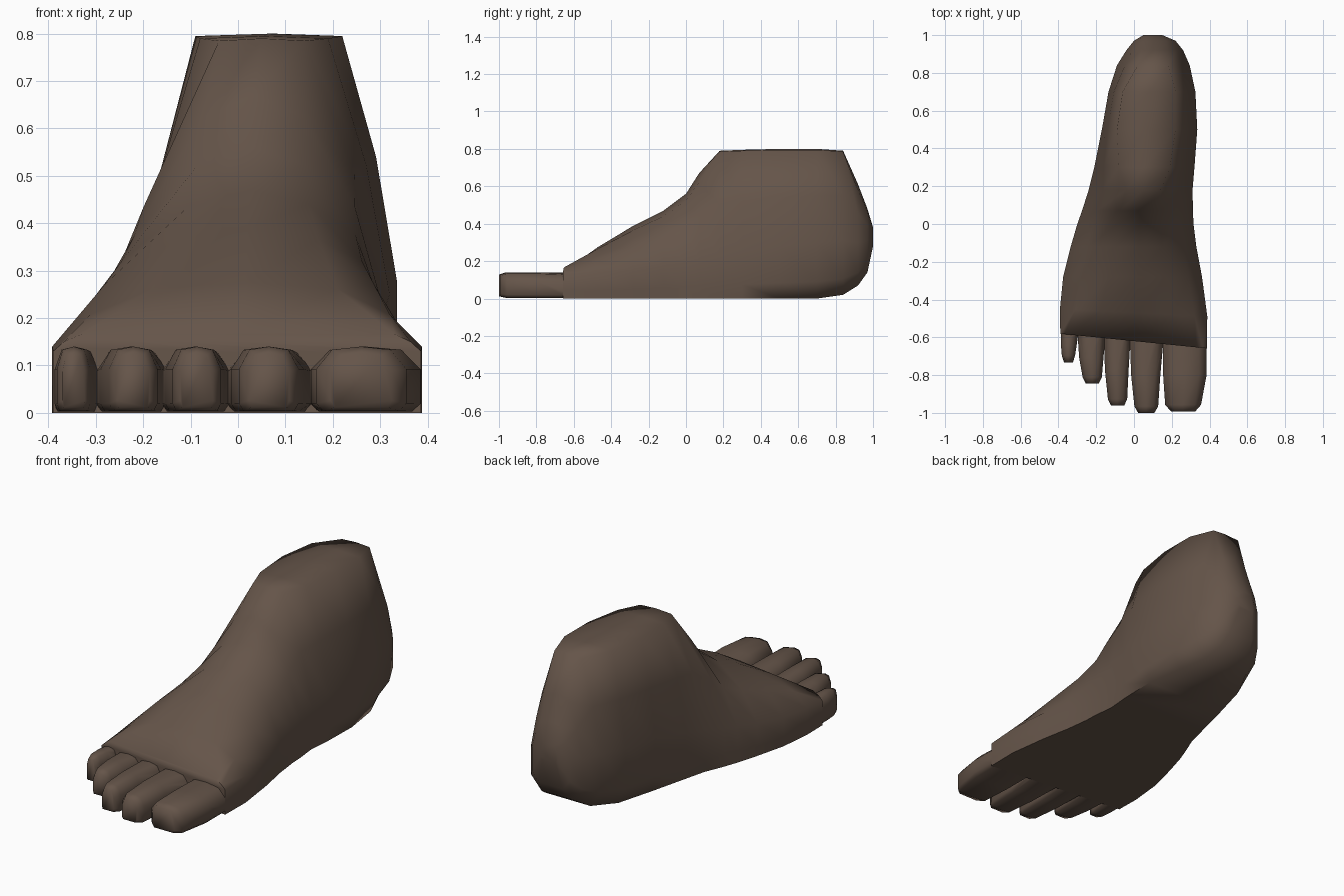
import bpy, bmesh, math

if "Cube" in bpy.data.objects:
    bpy.data.objects.remove(bpy.data.objects["Cube"])


def loft(name, rings):
    """Closed skin through rings of equal point count."""
    bm = bmesh.new()
    vs = [[bm.verts.new(p) for p in r] for r in rings]
    n = len(vs[0])
    for a, b in zip(vs, vs[1:]):
        for i in range(n):
            j = (i + 1) % n
            bm.faces.new((a[i], a[j], b[j], b[i]))
    bm.faces.new(vs[0])
    bm.faces.new(vs[-1])
    bmesh.ops.recalc_face_normals(bm, faces=bm.faces)
    me = bpy.data.meshes.new(name)
    bm.to_mesh(me)
    bm.free()
    ob = bpy.data.objects.new(name, me)
    bpy.context.collection.objects.link(ob)
    return ob


def lerp(a, b, t):
    return a + (b - a) * t


# Foot body stations: y, bottom z, bottom inset, left x, right x, side z, top left x, top right x, top z
stations = [
    (-.62, 0, 0, -.390, .386, .13, -.33, .33, .17),
    (-.47, 0, 0, -.392, .388, .14, -.18, .21, .275),
    (-.28, 0, 0, -.375, .36, .15, -.13, .17, .39),
    (-.12, 0, 0, -.335, .33, .17, -.10, .15, .47),
    (.00, 0, 0, -.300, .315, .19, -.085, .14, .56),
    (.07, 0, 0, -.275, .312, .20, -.075, .14, .67),
    (.18, 0, .01, -.240, .31, .22, -.04, .14, .79),
    (.30, 0, .01, -.210, .32, .25, -.08, .19, .795),
    (.50, 0, .02, -.170, .335, .28, -.09, .22, .80),
    (.70, 0, .04, -.135, .325, .30, -.06, .22, .80),
    (.84, .02, .06, -.09, .295, .31, .02, .18, .79),
    (.92, .07, .06, -.04, .26, .30, .04, .18, .61),
    (.97, .14, .04, 0, .22, .31, .05, .17, .48),
    (1.0, .28, .01, .05, .15, .33, .07, .13, .38),
]


def body_ring(y, zb, ins, xl, xr, zs, tl, tr, zt):
    low = lerp(zb, zs, .3)
    mid = lerp(zs, zt, .5)
    rim = zt - (.005 if zt > .78 else .1 * (zt - zs))
    pts = [(xl + ins, zb), (xl, low), (xl, zs), (lerp(xl, tl, .38), mid), (tl, rim),
           ((tl + tr) / 2, zt),
           (tr, rim), (lerp(xr, tr, .38), mid), (xr, zs), (xr, low), (xr - ins, zb)]
    slant = .1 if y < -.5 else .05 if y < -.3 else 0   # toe line runs diagonally
    return [(x, y - slant * x, z) for x, z in pts]


foot = loft("foot", [body_ring(*s) for s in stations])

# Toes: base left, base right, end left, end right, tip y
toes = [
    (.152, .384, .165, .355, -.992),
    (-.026, .166, .002, .128, -1.0),
    (-.164, -.012, -.138, -.036, -.962),
    (-.304, -.142, -.272, -.17, -.845),
    (-.388, -.283, -.382, -.312, -.732),
]
section = [(-.85, 0), (.85, 0), (1, .12), (1, .65), (.65, .95), (0, 1),
           (-.65, .95), (-1, .65), (-1, .12)]


def toe_ring(y, l, r, z0, z1):
    c, w = (l + r) / 2, (r - l) / 2
    return [(c + w * u, y, lerp(z0, z1, v)) for u, v in section]


for k, (bl, br, el, er, tip) in enumerate(toes):
    m = .08 * (er - el)
    mid_r = er + .03 if k == 0 else lerp(br, er, .7)
    inner = .16 * (er - el)
    toe = loft("toe_%d" % (k + 1), [
        toe_ring(-.5, bl, br, .003, .13),
        toe_ring(lerp(-.5, tip, .6), lerp(bl, el, .5) - m * .3, mid_r, .003, .14),
        toe_ring(tip + .035, el, er, .004, .14),
        toe_ring(tip, el + inner, er - inner, .012, .128)])
    # Fuse the toe into the foot
    mod = foot.modifiers.new("fuse", 'BOOLEAN')
    mod.operation = 'UNION'
    mod.solver = 'EXACT'
    mod.object = toe
    bpy.context.view_layer.objects.active = foot
    bpy.ops.object.modifier_apply(modifier=mod.name)
    bpy.data.objects.remove(toe)

# Skin colour and smooth shading
mat = bpy.data.materials.new("brown")
mat.diffuse_color = (.13, .09, .067, 1)
mat.use_nodes = True
mat.node_tree.nodes["Principled BSDF"].inputs["Base Color"].default_value = mat.diffuse_color
foot.data.materials.clear()
foot.data.materials.append(mat)
bpy.ops.object.select_all(action='DESELECT')
foot.select_set(True)
bpy.context.view_layer.objects.active = foot
bpy.ops.object.shade_smooth_by_angle(angle=math.radians(75))
